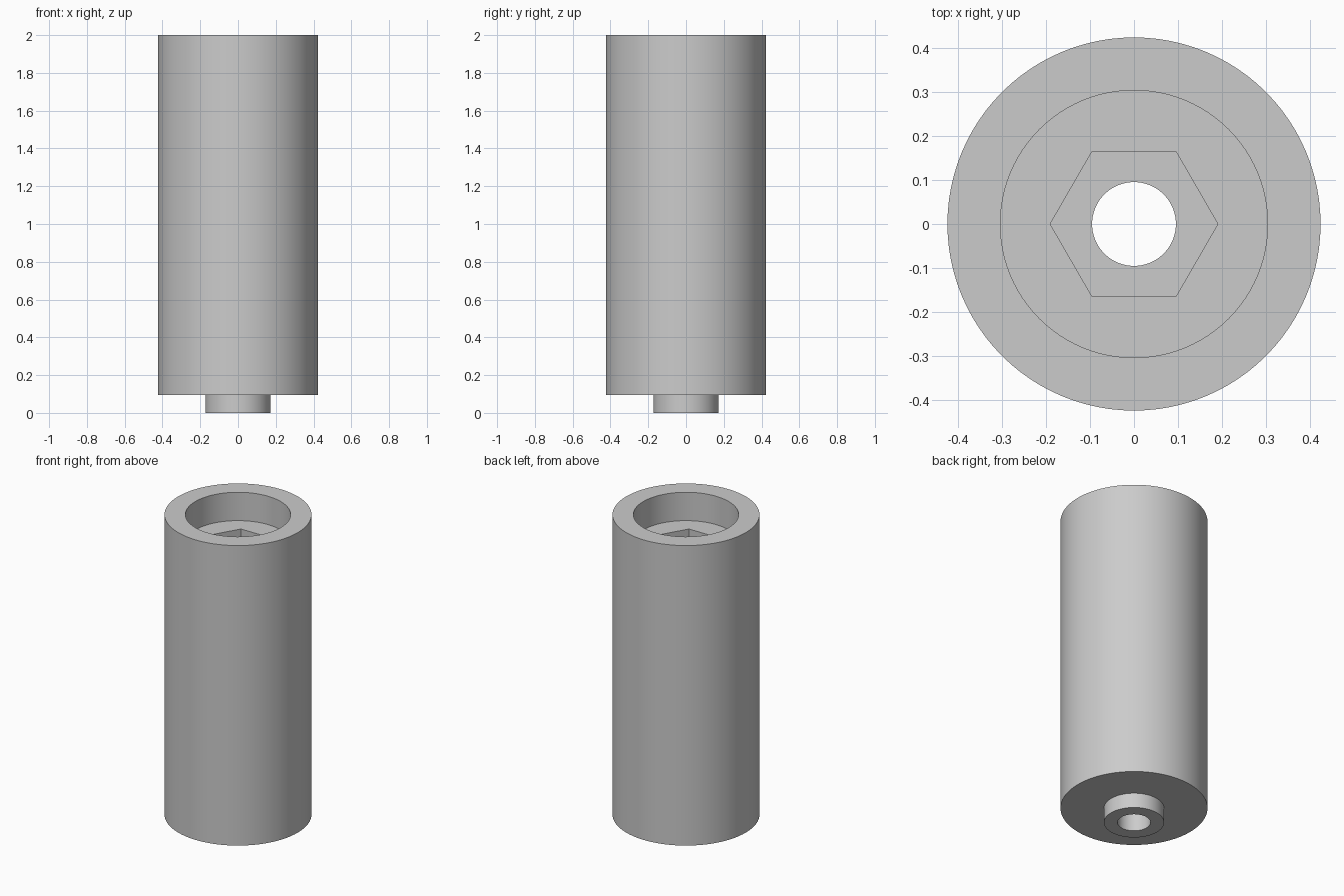
import bpy
import bmesh
from math import cos, sin, pi, radians

SEGMENTS = 96

cube = bpy.data.objects.get("Cube")
if cube:
    bpy.data.objects.remove(cube, do_unlink=True)

grey = bpy.data.materials.new("plain grey")
grey.use_nodes = True
colour = (0.6, 0.6, 0.6, 1)
grey.diffuse_color = colour
grey.node_tree.nodes["Principled BSDF"].inputs["Base Color"].default_value = colour


def ring(bm, radius, z, hexagonal=False):
    """Closed ring of vertices, round or hexagonal with corners on the x axis."""
    verts = []
    for i in range(SEGMENTS):
        a = 2 * pi * i / SEGMENTS
        r = radius
        if hexagonal:
            r *= cos(pi / 6) / cos(a % (pi / 3) - pi / 6)
        verts.append(bm.verts.new((r * cos(a), r * sin(a), z)))
    return verts


# Closed section of the sleeve: outside going up, then inside going down
OUTER, BOSS, BORE, RECESS, SOCKET = 0.423, 0.173, 0.095, 0.303, 0.19
SHOULDER, RECESS_FLOOR, SOCKET_FLOOR, TOP = 0.095, 1.82, 0.19, 2.0
section = [
    (BORE, 0, False),
    (BOSS, 0, False),
    (BOSS, SHOULDER, False),
    (OUTER, SHOULDER, False),
    (OUTER, TOP, False),
    (RECESS, TOP, False),
    (RECESS, RECESS_FLOOR, False),
    (SOCKET, RECESS_FLOOR, True),
    (SOCKET, SOCKET_FLOOR, True),
    (BORE, SOCKET_FLOOR, False),
]

bm = bmesh.new()
rings = [ring(bm, *step) for step in section]
for k, low in enumerate(rings):
    high = rings[(k + 1) % len(rings)]
    for i in range(SEGMENTS):
        j = (i + 1) % SEGMENTS
        bm.faces.new((low[i], low[j], high[j], high[i]))
bmesh.ops.recalc_face_normals(bm, faces=bm.faces)

mesh = bpy.data.meshes.new("spacer_sleeve")
bm.to_mesh(mesh)
bm.free()
mesh.materials.append(grey)
sleeve = bpy.data.objects.new("spacer_sleeve", mesh)
bpy.context.collection.objects.link(sleeve)

# Smooth round walls, crisp rims and socket corners
bpy.ops.object.select_all(action="DESELECT")
sleeve.select_set(True)
bpy.context.view_layer.objects.active = sleeve
bpy.ops.object.shade_smooth_by_angle(angle=radians(30))
